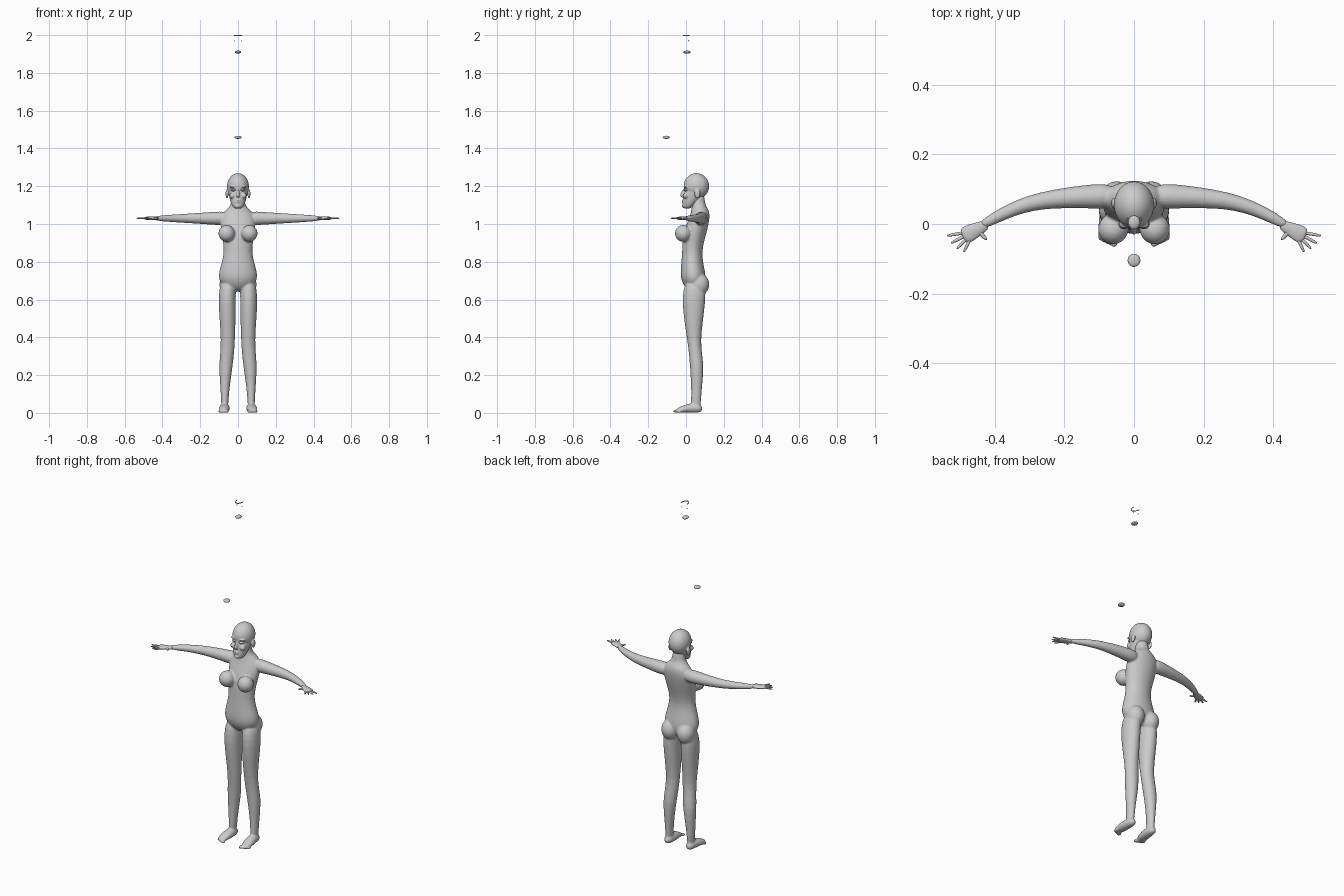
import bpy
import bmesh
import math
from mathutils import Vector, Matrix

default_cube = bpy.data.objects.get("Cube")
if default_cube:
    bpy.data.objects.remove(default_cube, do_unlink=True)

BACKWARD, UPWARD = Vector((0, 1, 0)), Vector((0, 0, 1))
ARM_HEIGHT = 1.03
SIDES = {"left": 1, "right": -1}
GREY = .6

clay = bpy.data.materials.new("clay_grey")
clay.use_nodes = True
clay.diffuse_color = (GREY, GREY, GREY, 1)
clay.node_tree.nodes["Principled BSDF"].inputs["Base Color"].default_value = clay.diffuse_color


def sweep(bm, sections, reference, direction=None, corners=16):
    """Loft ellipses; each section is (centre, half width, half depth)."""
    rings = []
    for index, (centre, wide, deep) in enumerate(sections):
        previous = sections[max(index - 1, 0)][0]
        following = sections[min(index + 1, len(sections) - 1)][0]
        along = direction or (following - previous).normalized()
        across = reference.cross(along).normalized()
        over = along.cross(across)
        angles = [math.tau * corner / corners for corner in range(corners)]
        rings.append([bm.verts.new(centre + across * wide * math.cos(angle) + over * deep * math.sin(angle))
                      for angle in angles])
    for lower, upper in zip(rings, rings[1:]):
        for corner in range(corners):
            bm.faces.new((lower[corner - 1], lower[corner], upper[corner], upper[corner - 1]))
    bm.faces.new(reversed(rings[0]))
    bm.faces.new(rings[-1])


def column(bm, rows, mirror=1):
    """Upright loft; each row is (height, centre x, half width, front, back)."""
    sections = [(Vector((mirror * x, (front + back) / 2, height)), half, (back - front) / 2)
                for height, x, half, front, back in rows]
    sweep(bm, sections, BACKWARD, UPWARD)


def limb(bm, rows, mirror=1, height=None, corners=16):
    """Level loft; each row is (x, y, half width, half height); rests on the floor by default."""
    sections = [(Vector((mirror * x, y, height or thick)), wide, thick) for x, y, wide, thick in rows]
    sweep(bm, sections, UPWARD, None, corners)


def ball(bm, centre, radii):
    placement = Matrix.Translation(centre) @ Matrix.Diagonal((*radii, 1))
    bmesh.ops.create_uvsphere(bm, u_segments=16, v_segments=10, radius=1, matrix=placement)


def finish(name, bm, rounded=True, voxel=None):
    """Turn the bmesh into a smooth object, optionally blending its parts into one skin."""
    bmesh.ops.recalc_face_normals(bm, faces=bm.faces[:])
    for face in bm.faces:
        face.smooth = True
    mesh = bpy.data.meshes.new(name)
    bm.to_mesh(mesh)
    bm.free()
    mesh.materials.append(clay)
    part = bpy.data.objects.new(name, mesh)
    bpy.context.collection.objects.link(part)
    if rounded:
        rounding = part.modifiers.new("rounding", 'SUBSURF')
        rounding.levels = rounding.render_levels = 2
    if voxel:
        blend = part.modifiers.new("blend", 'REMESH')
        blend.mode = 'VOXEL'
        blend.voxel_size = voxel
        blend.use_smooth_shade = True
        soften = part.modifiers.new("soften", 'SMOOTH')
        soften.factor = .5
        soften.iterations = 5


# Body: torso, legs, feet and arms blended into one skin
torso = [(.64, 0, .05, .01, .08), (.7, 0, .11, -.03, .11), (.76, 0, .1, -.03, .1),
         (.85, 0, .07, -.02, .08), (.95, 0, .09, -.02, .11), (1.04, 0, .1, .02, .13),
         (1.08, 0, .06, .03, .12), (1.1, 0, .035, .03, .1), (1.17, 0, .035, .03, .1)]
leg = [(.72, .05, .04, 0, .1), (.6, .06, .05, -.03, .11), (.37, .05, .035, .01, .07),
       (.26, .065, .04, .02, .1), (.1, .07, .02, .03, .08), (.01, .07, .02, .02, .08)]
foot = [(.07, .09, .02, .02), (.07, .03, .03, .03), (.08, -.06, .03, .01)]
arm = [(.05, .08, .04, .04), (.13, .08, .035, .035), (.27, .07, .025, .025),
       (.36, .04, .02, .02), (.45, -.01, .015, .012)]

body = bmesh.new()
column(body, torso)
for mirror in SIDES.values():
    column(body, leg, mirror)
    limb(body, foot, mirror)
    limb(body, arm, mirror, ARM_HEIGHT)
    # Chest and seat
    ball(body, (mirror * .06, -.015, .95), (.045, .045, .045))
    ball(body, (mirror * .05, .07, .68), (.05, .055, .06))
    # Toes, from the big one outwards
    for toe in range(5):
        size = .009 - .001 * toe
        ball(body, (mirror * (.056 + .011 * toe), -.055 + .005 * toe, size), (size, .014, size))
finish("body", body, voxel=.005)

# Hands: palm, four fanned fingers and a thumb
palm_shape = [(.42, 0, .014, .01), (.45, -.015, .02, .01), (.47, -.025, .025, .01), (.495, -.037, .025, .008)]
thumb = [(.45, -.015, .01, .008), (.437, -.032, .007, .007), (.422, -.047, .004, .004)]
for label, mirror in SIDES.items():
    palm = bmesh.new()
    limb(palm, palm_shape, mirror, ARM_HEIGHT)
    finish(label + "_palm", palm)
    fingers = bmesh.new()
    limb(fingers, thumb, mirror, ARM_HEIGHT, corners=8)
    for finger in range(4):
        angle = math.radians(-10 - 18 * finger)
        reach = .08 - .004 * finger
        path = []
        for share, radius in ((.3, .006), (.8, .005), (1, .003)):
            path.append((.46 + share * reach * math.cos(angle), -.02 + share * reach * math.sin(angle),
                         radius, radius))
        limb(fingers, path, mirror, ARM_HEIGHT, corners=8)
    finish(label + "_fingers", fingers)

# Head: skull and jaw with nose, lips, chin, brows, cheeks and ears
jaw = [(1.08, 0, .02, -.015, .02), (1.1, 0, .035, -.02, .05), (1.15, 0, .05, -.015, .1),
       (1.2, 0, .055, -.01, .11)]
nose = [(1.14, 0, .01, -.025, .01), (1.15, 0, .011, -.037, .01), (1.19, 0, .006, -.015, .01)]
head = bmesh.new()
ball(head, (0, .055, 1.2), (.06, .07, .07))
column(head, jaw)
column(head, nose)
ball(head, (0, -.01, 1.095), (.014, .012, .011))
for lip_height in (1.116, 1.124):
    ball(head, (0, -.012, lip_height), (.014, .01, .005))
for mirror in SIDES.values():
    ball(head, (mirror * .025, 0, 1.196), (.02, .013, .006))
    ball(head, (mirror * .03, 0, 1.15), (.016, .016, .016))
    ball(head, (mirror * .058, .06, 1.16), (.008, .016, .025))
finish("head", head, voxel=.003)

# Eyes
for label, mirror in SIDES.items():
    eye = bmesh.new()
    ball(eye, (mirror * .024, 0, 1.18), (.013, .014, .007))
    finish(label + "_eye", eye, rounded=False)

# Loose floating pieces above the head
block = bmesh.new()
column(block, [(height, 0, .02, -.125, -.084) for height in (1.45, 1.468)])
finish("floating_block", block)

pad = bmesh.new()
ball(pad, (0, .005, 1.91), (.017, .02, .008))
finish("floating_pad", pad, rounded=False)

arch = bmesh.new()
bend = [math.pi * (1 + step / 12) for step in range(13)]
limb(arch, [(.02 * math.cos(angle), .018 + .033 * math.sin(angle), .002, .003) for angle in bend],
     height=1.997, corners=8)
finish("floating_arch", arch, rounded=False)

beads = bmesh.new()
for mirror in SIDES.values():
    ball(beads, (mirror * .017, .015, 1.97), (.002, .004, .003))
finish("floating_beads", beads, rounded=False)
